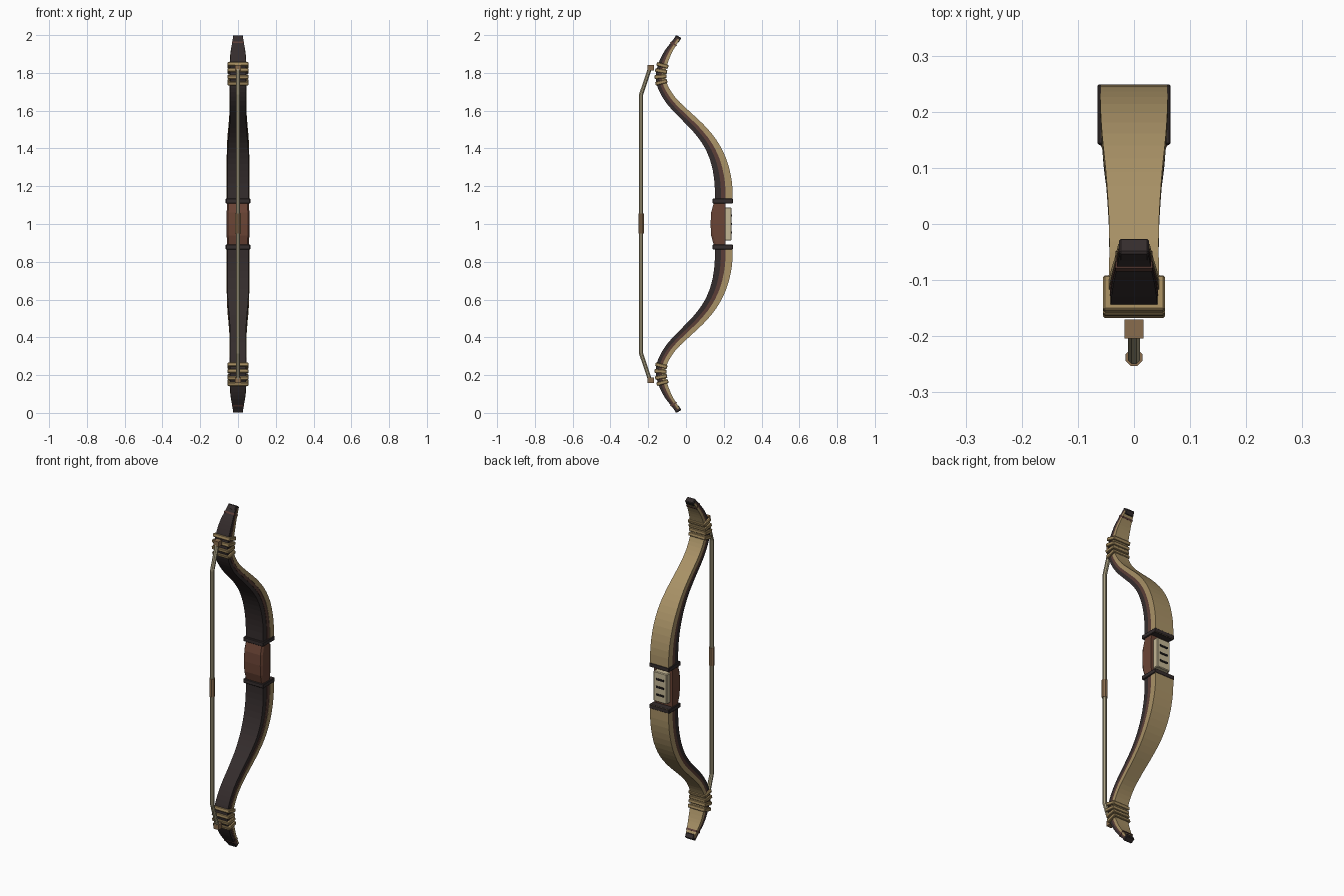
import bpy, bmesh, math
from mathutils import Vector, Matrix

if "Cube" in bpy.data.objects:
    bpy.data.objects.remove(bpy.data.objects["Cube"])


def material(name, rgb):
    m = bpy.data.materials.new(name)
    m.use_nodes = True
    m.diffuse_color = (*rgb, 1)
    m.node_tree.nodes["Principled BSDF"].inputs["Base Color"].default_value = (*rgb, 1)
    return m


TAN = material("tan wood", (0.40, 0.29, 0.135))
DARK = material("dark horn", (0.035, 0.026, 0.026))
CORE = material("brown core", (0.105, 0.048, 0.038))
GRIP = material("red brown leather", (0.145, 0.058, 0.036))
CORD = material("pale cord", (0.40, 0.35, 0.22))
BONE = material("bone", (0.55, 0.47, 0.30))
WRAP = material("sinew wrap", (0.36, 0.25, 0.11))
SERVE = material("serving thread", (0.25, 0.15, 0.075))
BLACK = material("black slot", (0.012, 0.010, 0.010))


def finish(name, bm, mat):
    bmesh.ops.recalc_face_normals(bm, faces=bm.faces)
    me = bpy.data.meshes.new(name)
    bm.to_mesh(me)
    bm.free()
    me.materials.append(mat)
    ob = bpy.data.objects.new(name, me)
    bpy.context.collection.objects.link(ob)
    return ob


def skin(name, rings, mat):
    """Closed loft through rings of equal vertex count."""
    bm = bmesh.new()
    vs = [[bm.verts.new(p) for p in r] for r in rings]
    n = len(vs[0])
    for a, b in zip(vs, vs[1:]):
        for i in range(n):
            bm.faces.new((a[i], a[(i + 1) % n], b[(i + 1) % n], b[i]))
    bm.faces.new(vs[0])
    bm.faces.new(vs[-1])
    return finish(name, bm, mat)


def box(name, centre, size, mat, tilt=0.0, bevel=0.0):
    bm = bmesh.new()
    bmesh.ops.create_cube(bm, size=1)
    bmesh.ops.scale(bm, vec=size, verts=bm.verts)
    if bevel:
        bmesh.ops.bevel(bm, geom=bm.edges[:], offset=bevel, segments=1, affect='EDGES')
    bmesh.ops.rotate(bm, matrix=Matrix.Rotation(tilt, 3, 'X'), verts=bm.verts)
    bmesh.ops.translate(bm, vec=centre, verts=bm.verts)
    return finish(name, bm, mat)


# Limb stations: y, height above centre, thickness, half width
STATIONS = [
    (0.200, 0.11, 0.096, 0.060), (0.197, 0.22, 0.092, 0.060),
    (0.174, 0.33, 0.084, 0.060), (0.130, 0.425, 0.074, 0.057),
    (0.068, 0.505, 0.066, 0.050), (-0.005, 0.577, 0.060, 0.045),
    (-0.072, 0.645, 0.056, 0.044), (-0.115, 0.71, 0.054, 0.045),
    (-0.134, 0.77, 0.052, 0.046), (-0.126, 0.835, 0.048, 0.045),
    (-0.100, 0.90, 0.040, 0.041), (-0.072, 0.945, 0.032, 0.034),
    (-0.046, 0.982, 0.026, 0.028)]


def spline(pts, steps):
    """Catmull-Rom samples of the stations."""
    p = [Vector(q) for q in pts]
    p = [2 * p[0] - p[1]] + p + [2 * p[-1] - p[-2]]
    out = []
    for i in range(1, len(p) - 2):
        a, b, c, d = p[i - 1:i + 3]
        for k in range(steps):
            t = k / steps
            out.append(0.5 * (2 * b + (c - a) * t + (2 * a - 5 * b + 4 * c - d) * t * t
                              + (3 * b - a - 3 * c + d) * t ** 3))
    return out + [p[-2]]


PATH = spline(STATIONS, 3)


def normal(i):
    a, b = PATH[max(i - 1, 0)], PATH[min(i + 1, len(PATH) - 1)]
    dy, dz = b[0] - a[0], b[1] - a[1]
    return Vector((dz, -dy)).normalized()      # points to the back of the bow


def layer(name, side, lo, hi, wide, mat):
    """One lamination, lo..hi as a fraction of thickness from front to back."""
    rings = []
    for i, (y, z, t, w) in enumerate(PATH):
        n = normal(i)
        ring = []
        for sx, f in ((-1, lo), (1, lo), (1, hi), (-1, hi)):
            o = n * (f - 0.5) * t
            ring.append((sx * w * wide, y + o[0], 1 + side * (z + o[1])))
        rings.append(ring)
    skin(name, rings, mat)


for label, s in (("upper", 1), ("lower", -1)):
    # Laminated limb
    layer(label + "_limb_belly", s, 0.0, 0.34, 0.94, DARK)
    layer(label + "_limb_core", s, 0.34, 0.60, 0.97, CORE)
    layer(label + "_limb_back", s, 0.60, 1.0, 1.0, TAN)

    # Dark cap and notch band on the tip
    box(label + "_tip_cap", (0, -0.046, 1 + s * 0.980), (0.054, 0.032, 0.030), DARK,
        -s * math.radians(33), 0.004)
    box(label + "_tip_band", (0, -0.066, 1 + s * 0.953), (0.066, 0.037, 0.010), CORE,
        -s * math.radians(33))

    # Cord bindings that follow the limb
    for k in range(4):
        zc = 0.75 + 0.03 * k
        i = min(range(len(PATH)), key=lambda j: abs(PATH[j][1] - zc))
        n = normal(i)
        box(f"{label}_binding_{k + 1}", (0, PATH[i][0] + (zc - PATH[i][1]) * -n[1] / n[0], 1 + s * zc),
            (0.110, 0.064, 0.020), WRAP, s * math.atan2(n[1], n[0]), 0.003)

    # Collar between limb and grip
    box(label + "_collar", (0, 0.195, 1 + s * 0.122), (0.130, 0.108, 0.025), DARK, 0, 0.003)

    # Block tying the string to the limb
    box(label + "_string_knot", (0, -0.187, 1 + s * 0.828), (0.034, 0.034, 0.030), SERVE)

# Grip with a faceted front
grip = [(-0.115, 0.148, 0.058), (-0.06, 0.133, 0.060), (0, 0.130, 0.061),
        (0.06, 0.133, 0.060), (0.115, 0.148, 0.058)]
skin("grip", [[(-w + 0.008, y, 1 + z), (w - 0.008, y, 1 + z), (w, y + 0.012, 1 + z),
               (w, 0.210, 1 + z), (-w, 0.210, 1 + z), (-w, y + 0.012, 1 + z)]
              for z, y, w in grip], GRIP)

# Bone plate on the back of the grip, with three slots
box("grip_plate", (0, 0.223, 1), (0.088, 0.036, 0.176), BONE, 0, 0.004)
for k in (-1, 0, 1):
    box(f"plate_slot_{k + 2}", (0, 0.241, 1 + k * 0.045), (0.050, 0.006, 0.011), BLACK)

# Bowstring: eight-sided tube along a bent path
cord = [(-0.190, 0.172), (-0.238, 0.315), (-0.238, 1.685), (-0.190, 1.828)]
skin("bowstring", [[(0.012 * math.cos(a), y + 0.012 * math.sin(a), z)
                    for a in [math.pi * (j + 0.5) / 4 for j in range(8)]]
                   for y, z in cord], CORD)
skin("string_serving", [[(0.016 * math.cos(a), -0.238 + 0.016 * math.sin(a), z)
                         for a in [math.pi * (j + 0.5) / 4 for j in range(8)]]
                        for z in (0.95, 1.055)], SERVE)
